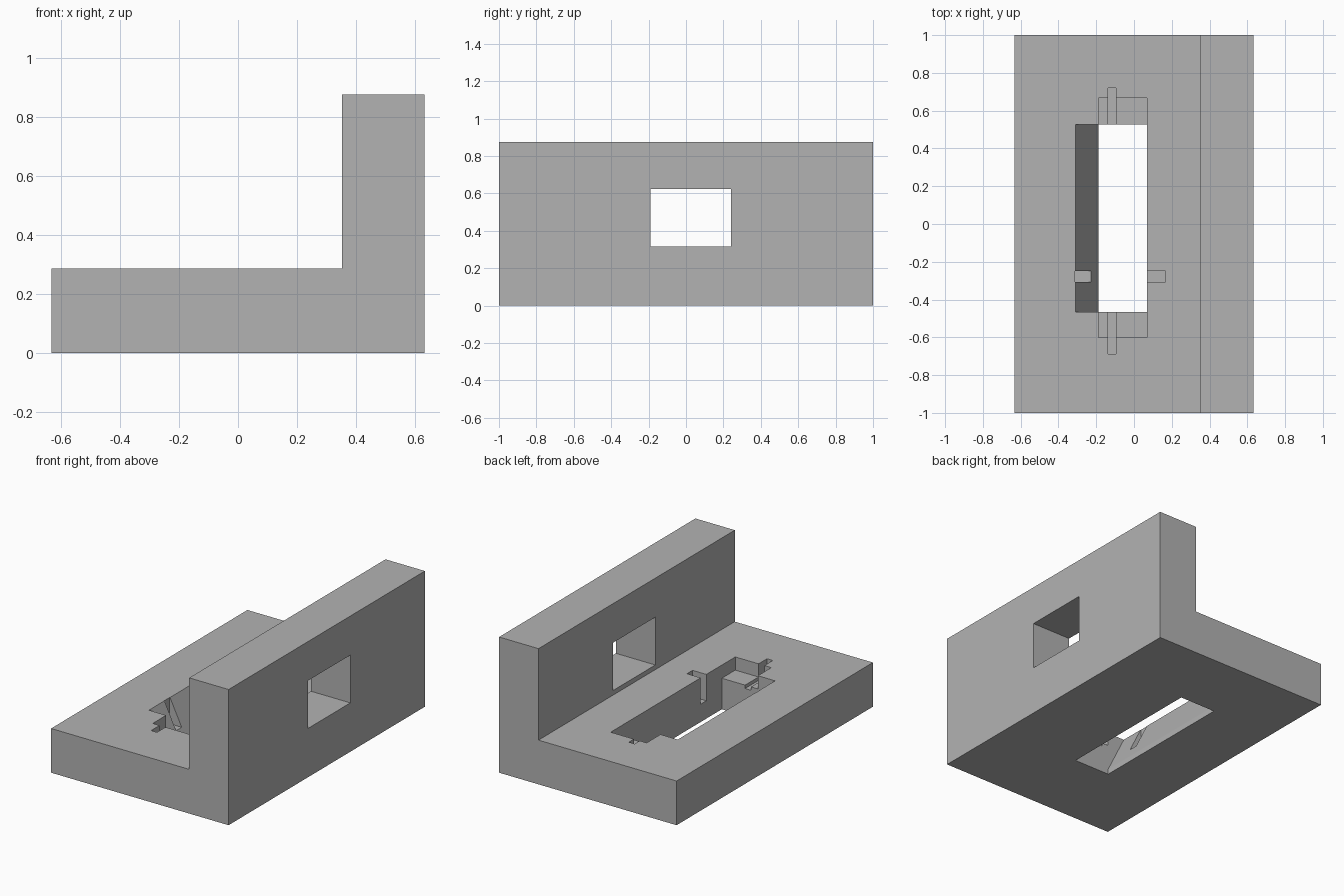
import bpy
import bmesh

cube = bpy.data.objects.get("Cube")
if cube:
    bpy.data.objects.remove(cube, do_unlink=True)

grey = bpy.data.materials.new("plain grey")
grey.use_nodes = True
GREY = (0.45, 0.45, 0.45, 1)
grey.diffuse_color = GREY
grey.node_tree.nodes["Principled BSDF"].inputs["Base Color"].default_value = GREY


def prism(name, profile, y0, y1):
    """Extrude an x/z profile along y."""
    bm = bmesh.new()
    face = bm.faces.new([bm.verts.new((x, y0, z)) for x, z in profile])
    out = bmesh.ops.extrude_face_region(bm, geom=[face])
    verts = [v for v in out["geom"] if isinstance(v, bmesh.types.BMVert)]
    bmesh.ops.translate(bm, verts=verts, vec=(0, y1 - y0, 0))
    bmesh.ops.recalc_face_normals(bm, faces=bm.faces)
    mesh = bpy.data.meshes.new(name)
    bm.to_mesh(mesh)
    bm.free()
    mesh.materials.append(grey)
    obj = bpy.data.objects.new(name, mesh)
    bpy.context.collection.objects.link(obj)
    return obj


def box(name, x, y, z):
    corners = [(x[0], z[0]), (x[1], z[0]), (x[1], z[1]), (x[0], z[1])]
    return prism(name, corners, *y)


def cut(target, cutter):
    """Subtract the cutter for good, then discard it."""
    mod = target.modifiers.new("cut", "BOOLEAN")
    mod.operation = "DIFFERENCE"
    mod.solver = "EXACT"
    mod.object = cutter
    bpy.context.view_layer.objects.active = target
    bpy.ops.object.modifier_apply(modifier=mod.name)
    bpy.data.objects.remove(cutter, do_unlink=True)


FLOOR = 0.285   # top of the base plate
WALL = 0.352    # inner face of the upright wall
HALF = 0.633
LEFT, RIGHT = -0.187, 0.07   # straight slot sides
TOP = 0.5       # cutters rise above the floor

# L-shaped body
body = prism("angle_block", [(-HALF, 0), (HALF, 0), (HALF, 0.875),
                             (WALL, 0.875), (WALL, FLOOR), (-HALF, FLOOR)], -1, 1)

# Window through the upright wall
cut(body, box("wall_window", (0.2, 0.8), (-0.19, 0.24), (0.315, 0.623)))

# Through slot with one sloping side above a short lip
slot = [(LEFT, -0.1), (RIGHT, -0.1), (RIGHT, TOP), (-0.31, TOP),
        (-0.31, FLOOR), (LEFT, 0.035)]
cut(body, prism("sloped_slot", slot, -0.465, 0.527))

# Shallow ledges at both slot ends
cut(body, box("end_ledges", (LEFT, RIGHT), (-0.602, 0.668), (0.2, TOP)))

# Narrow lengthwise grooves running past the ledges
cut(body, box("end_grooves", (-0.138, -0.096), (-0.688, 0.72), (0.178, TOP)))

# Crosswise notches in both long slot sides
cut(body, box("side_notches", (-0.312, 0.168), (-0.307, -0.25), (0.115, TOP)))
